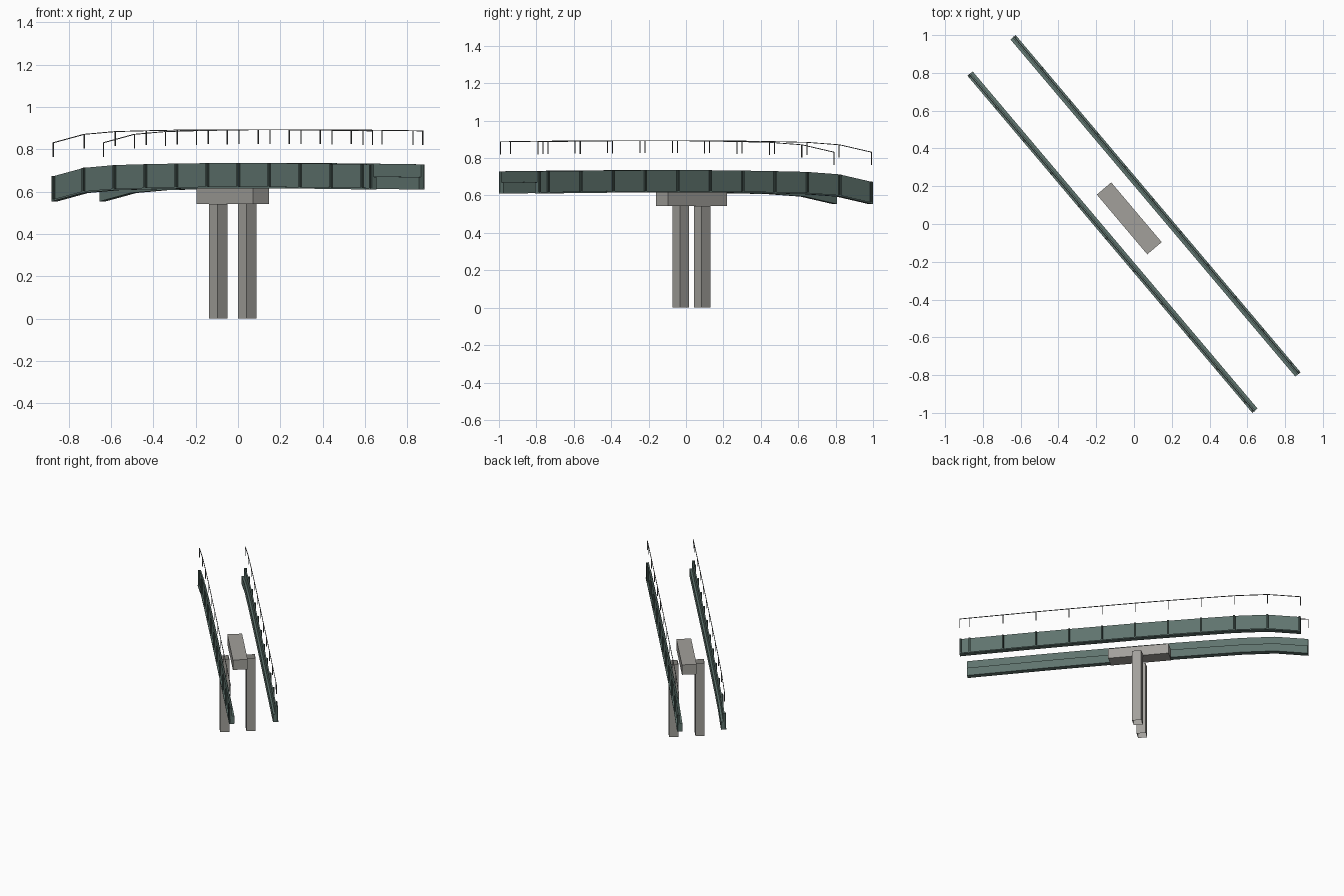
import bpy, bmesh, math

if "Cube" in bpy.data.objects:
    bpy.data.objects.remove(bpy.data.objects["Cube"])

ANGLE = math.radians(-49.8)      # bridge runs diagonally across the frame
HALF = 1.168                     # half length of the span
PANEL = 0.2266                   # stiffener and post spacing
# drop of the deck line at each panel point (last one is the short end panel)
DROP = [.062, .022, .009, .005, .002, 0, 0, 0, .001, .003, .005, .006]
STATIONS = [(-HALF + i * PANEL, -d) for i, d in enumerate(DROP)]
STATIONS[-1] = (HALF, -DROP[-1])
SPREAD = 0.149                   # girder offset from the centre line


def material(name, rgb):
    m = bpy.data.materials.new(name)
    m.diffuse_color = (*rgb, 1)
    m.use_nodes = True
    m.node_tree.nodes["Principled BSDF"].inputs["Base Color"].default_value = m.diffuse_color
    return m


STEEL = material("green_steel", (.114, .174, .156))
DARK = material("dark_green_steel", (.045, .07, .062))
CONCRETE = material("grey_concrete", (.36, .352, .328))
RAIL = material("grey_rail", (.12, .125, .125))


def drop_at(u):
    for (a, za), (b, zb) in zip(STATIONS, STATIONS[1:]):
        if u <= b:
            break
    return za + (zb - za) * (u - a) / (b - a)


def sweep(bm, profile, stations):
    """Sweep a closed (v, z) profile through (u, z offset) stations."""
    rings = [[bm.verts.new((u, v, z + dz)) for v, z in profile] for u, dz in stations]
    n = len(profile)
    for r, s in zip(rings, rings[1:]):
        for i in range(n):
            j = (i + 1) % n
            bm.faces.new((r[i], r[j], s[j], s[i]))
    bm.faces.new(rings[0])
    bm.faces.new(rings[-1])


def rect(v0, v1, z0, z1):
    return [(v0, z0), (v1, z0), (v1, z1), (v0, z1)]


def finish(name, bm, mat):
    bmesh.ops.recalc_face_normals(bm, faces=bm.faces)
    me = bpy.data.meshes.new(name)
    bm.to_mesh(me)
    bm.free()
    me.materials.append(mat)
    ob = bpy.data.objects.new(name, me)
    ob.rotation_euler.z = ANGLE
    bpy.context.collection.objects.link(ob)
    return ob


def short_box(bm, u, width, profile, limit=HALF):
    """A short piece centred on u, kept inside the span ends."""
    a = max(-limit, min(u - width / 2, limit - width))
    sweep(bm, profile, [(a, drop_at(a)), (a + width, drop_at(a + width))])


BOTTOM, LEDGE, TOP = .616, .675, .735
for side, label in ((-1, "left"), (1, "right")):
    def out(w):
        return side * (SPREAD + w)

    # girder: upright web, full-width bottom flange, thicker inner ledge
    bm = bmesh.new()
    sweep(bm, [(out(-.018), BOTTOM), (out(.018), BOTTOM), (out(.018), BOTTOM + .008),
               (out(.007), BOTTOM + .008), (out(.007), TOP), (out(-.003), TOP),
               (out(-.003), LEDGE), (out(-.018), LEDGE)], STATIONS)
    finish(label + "_girder", bm, STEEL)

    # web stiffeners: full height on the outside
    bm = bmesh.new()
    for u, _ in STATIONS:
        short_box(bm, u, .012, rect(out(.006), out(.0175), BOTTOM + .004, TOP))
    finish(label + "_stiffeners", bm, DARK)

    # handrail and its posts
    bm = bmesh.new()
    sweep(bm, rect(out(.004), out(.008), .891, .895),
          [(u * 1.002, dz) for u, dz in STATIONS])
    finish(label + "_handrail", bm, RAIL)
    bm = bmesh.new()
    for u, _ in STATIONS:
        short_box(bm, u, .004, rect(out(.004), out(.008), .826, .892), HALF + .002)
    finish(label + "_rail_posts", bm, RAIL)

# pier: cap along the bridge
PIER = -.039
bm = bmesh.new()
sweep(bm, rect(-.05, .05, .543, .617), [(PIER - .207, 0), (PIER + .207, 0)])
finish("pier_cap", bm, CONCRETE)

# two hollow, open-ended columns flanking the cap
for side, label in ((-1, "left"), (1, "right")):
    bm = bmesh.new()
    sweep(bm, rect(side * .089 - .031, side * .089 + .031, 0, .543),
          [(PIER - .031, 0), (PIER + .031, 0)])
    bmesh.ops.recalc_face_normals(bm, faces=bm.faces)
    ends = [f for f in bm.faces if abs(f.normal.z) > .9]
    bmesh.ops.delete(bm, geom=ends, context='FACES_ONLY')
    finish(label + "_pier_column", bm, CONCRETE)
